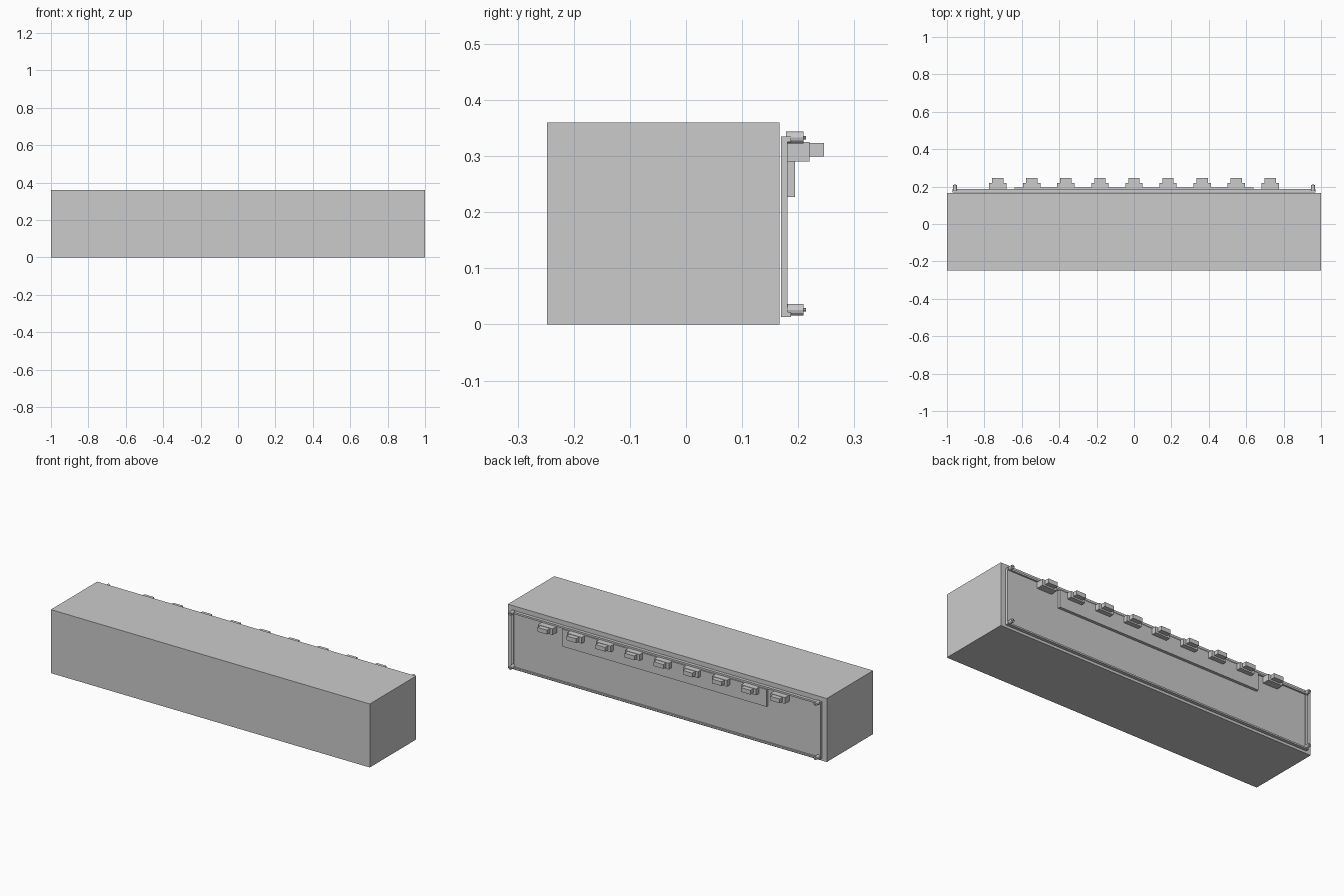
import bpy
import bmesh
import math

if "Cube" in bpy.data.objects:
    bpy.data.objects.remove(bpy.data.objects["Cube"])

grey = bpy.data.materials.new("light_grey")
grey.diffuse_color = (0.6, 0.6, 0.6, 1.0)
grey.use_nodes = True
grey.node_tree.nodes["Principled BSDF"].inputs["Base Color"].default_value = grey.diffuse_color


def finish(name, bm):
    mesh = bpy.data.meshes.new(name)
    bm.to_mesh(mesh)
    bm.free()
    mesh.materials.append(grey)
    obj = bpy.data.objects.new(name, mesh)
    bpy.context.collection.objects.link(obj)
    return obj


def box(name, x0, x1, y0, y1, z0, z1):
    bm = bmesh.new()
    bmesh.ops.create_cube(bm, size=1)
    for v in bm.verts:
        v.co.x = x1 if v.co.x > 0 else x0
        v.co.y = y1 if v.co.y > 0 else y0
        v.co.z = z1 if v.co.z > 0 else z0
    return finish(name, bm)


def rod(name, x, y0, y1, z, radius, sides=12):
    # Cylinder lying along y
    bm = bmesh.new()
    bmesh.ops.create_cone(bm, cap_ends=True, segments=sides,
                          radius1=radius, radius2=radius, depth=y1 - y0)
    for v in bm.verts:
        px, py, pz = v.co
        v.co = (x + px, (y0 + y1) / 2 - pz, z + py)
    return finish(name, bm)


# Main housing
box("housing", -1, 1, -0.248, 0.167, 0, 0.36)

# Rear panel with its raised rim
box("rear_panel", -0.97, 0.97, 0.169, 0.178, 0.013, 0.335)
box("rim_bottom", -0.97, 0.97, 0.169, 0.187, 0.013, 0.022)
box("rim_top", -0.97, 0.97, 0.169, 0.187, 0.325, 0.335)
for side, s in (("left", -1), ("right", 1)):
    a, b = sorted((s * 0.955, s * 0.97))
    box("rim_" + side, a, b, 0.169, 0.181, 0.013, 0.335)

# Long backing plate behind the connectors
box("backing_plate", -0.64, 0.64, 0.178, 0.194, 0.227, 0.325)

# Row of nine connectors, each a body with a narrower tab
for i in range(9):
    x = (i - 4) * 0.1822
    box(f"connector_body_{i}", x - 0.046, x + 0.046, 0.178, 0.22, 0.29, 0.325)
    box(f"connector_tab_{i}", x - 0.03, x + 0.03, 0.219, 0.246, 0.299, 0.323)

# Corner fasteners with a thin tip
for x in (-0.957, 0.957):
    for z in (0.026, 0.333):
        rod("corner_fastener", x, 0.178, 0.209, z, 0.0105)
        rod("fastener_tip", x, 0.208, 0.214, z, 0.003, 8)
